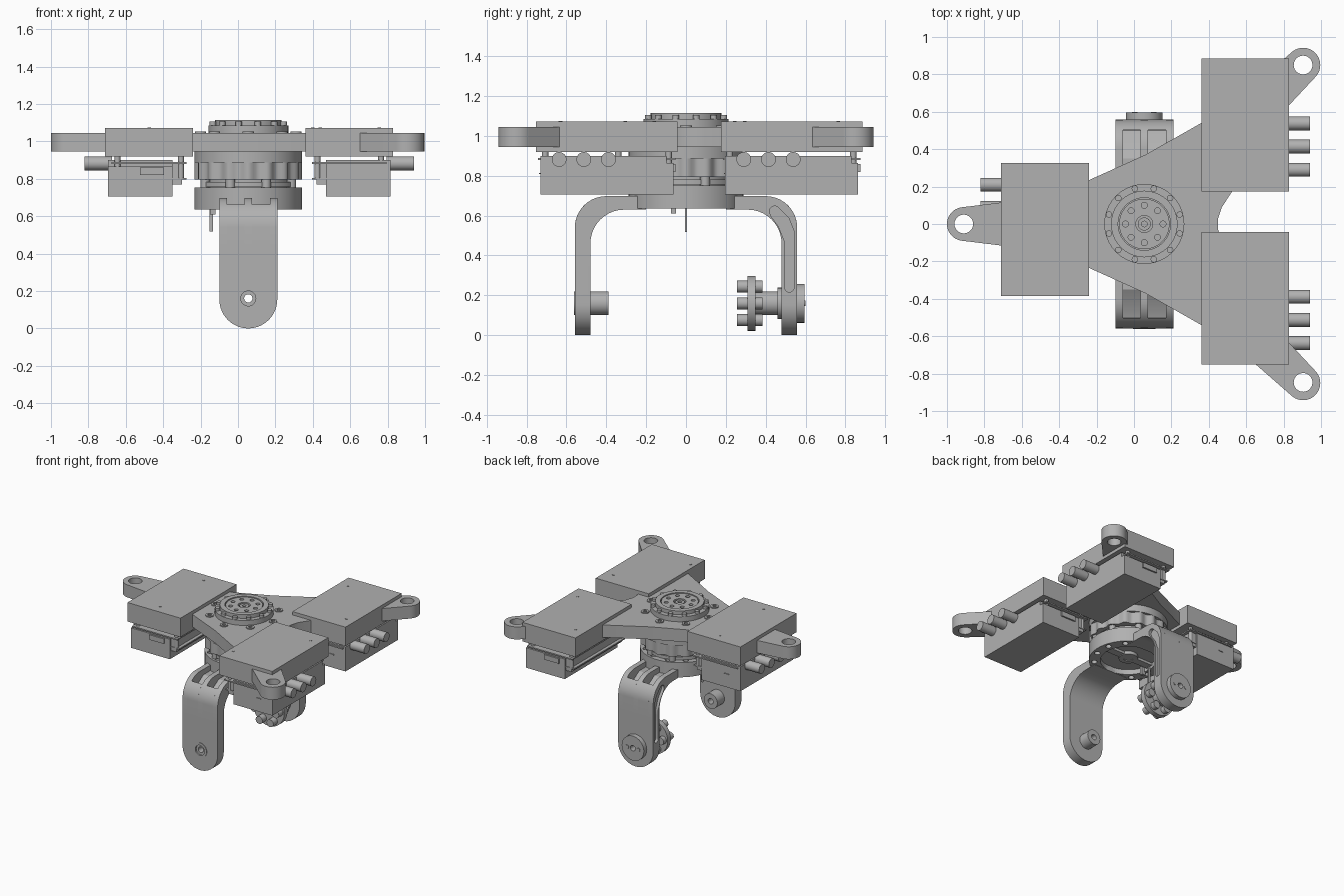
import bpy, bmesh
from math import sin, cos, pi, radians
from mathutils import Matrix

if "Cube" in bpy.data.objects:
    bpy.data.objects.remove(bpy.data.objects["Cube"])

grey = bpy.data.materials.new("machined grey")
grey.use_nodes = True
COLOUR = (0.44, 0.44, 0.44, 1)
grey.diffuse_color = COLOUR
grey.node_tree.nodes["Principled BSDF"].inputs["Base Color"].default_value = COLOUR

CX = 0.055       # main axis
PIVOT = 0.16     # height of the yoke pivot
AXES = {"Z": Matrix(((1, 0, 0), (0, 1, 0), (0, 0, 1))),
        "X": Matrix(((0, 0, 1), (1, 0, 0), (0, 1, 0))),
        "Y": Matrix(((1, 0, 0), (0, 0, -1), (0, 1, 0)))}


def arc(x, y, r, start, end, n=10):
    return [(x + r * cos(radians(start + (end - start) * i / n)),
             y + r * sin(radians(start + (end - start) * i / n))) for i in range(n + 1)]


def circle(x, y, r, n=40):
    return arc(x, y, r, 0, 360, n)[:-1]


def around(x, y, r, count, offset=0):
    return [(x + r * cos(2 * pi * i / count + offset),
             y + r * sin(2 * pi * i / count + offset)) for i in range(count)]


def extrude(name, loops, low, high, axis="Z"):
    """Extrude a flat outline (later loops are holes) along an axis."""
    curve = bpy.data.curves.new(name, "CURVE")
    curve.dimensions = "2D"
    curve.fill_mode = "BOTH"
    curve.extrude = (high - low) / 2
    for loop in loops:
        spline = curve.splines.new("POLY")
        spline.points.add(len(loop) - 1)
        for point, (u, v) in zip(spline.points, loop):
            point.co = (u, v, 0, 1)
        spline.use_cyclic_u = True
    temp = bpy.data.objects.new(name, curve)
    bpy.context.collection.objects.link(temp)
    mesh = bpy.data.meshes.new_from_object(
        temp.evaluated_get(bpy.context.evaluated_depsgraph_get()))
    bpy.data.objects.remove(temp)
    middle = (low + high) / 2 * (-1 if axis == "Y" else 1)
    bm = bmesh.new()
    bm.from_mesh(mesh)
    bmesh.ops.remove_doubles(bm, verts=bm.verts, dist=0.0001)
    for v in bm.verts:
        v.co.z += middle
        v.co = AXES[axis] @ v.co
    bmesh.ops.recalc_face_normals(bm, faces=bm.faces)
    bm.to_mesh(mesh)
    bm.free()
    mesh.materials.clear()
    mesh.materials.append(grey)
    obj = bpy.data.objects.new(name, mesh)
    bpy.context.collection.objects.link(obj)
    return obj


def disc(name, x, y, r, low, high, axis="Z", hole=0, n=40):
    loops = [circle(x, y, r, n)] + ([circle(x, y, hole, n)] if hole else [])
    return extrude(name, loops, low, high, axis)


def box(name, x, y, z):
    return extrude(name, [[(x[0], y[0]), (x[1], y[0]), (x[1], y[1]), (x[0], y[1])]], *z)


def carve(obj, cutter):
    mod = obj.modifiers.new("cut", "BOOLEAN")
    mod.operation, mod.object, mod.solver = "DIFFERENCE", cutter, "EXACT"
    bpy.context.view_layer.objects.active = obj
    bpy.ops.object.modifier_apply(modifier=mod.name)


# Three-armed plate with an eyelet at the end of each arm
half = arc(-0.91, 0, 0.09, 180, 97, 8) + [(-0.71, 0.115), (-0.45, 0.16), (-0.24, 0.235),
       (0.06, 0.37), (0.36, 0.54), (0.65, 0.75)]
half += arc(0.904, 0.85, 0.092, 130, -43, 16)
half += [(0.83, 0.636), (0.62, 0.36), (0.526, 0.176), (0.47, 0.09), (0.45, 0.03)]
outline = half + [(x, -y) for x, y in reversed(half[1:])]
eyes = [circle(-0.91, 0, 0.05), circle(0.904, 0.85, 0.05), circle(0.904, -0.847, 0.05)]
extrude("arm_plate", [outline] + eyes, 0.945, 1.045)

# Three equipment modules; the left one is turned half round
for label, mx, my, s, screws in (
        ("left", 0.595, 0.53, 1, ((-0.155, 0.235), (0.16, -0.236))),
        ("right", 0.595, -0.397, 1, ((0.16, 0.237), (-0.195, -0.233))),
        ("rear", -0.475, -0.03, -1, ((0, -0.276), (0, 0.275)))):
    def span(c, a, b):
        return tuple(sorted((c + s * a, c + s * b)))

    def block(part, x, y, z):
        return box(label + "_" + part, span(mx, *x), span(my, *y), z)

    block("cover", (-0.235, 0.235), (-0.355, 0.355), (0.92, 1.072))
    block("case", (-0.125, 0.22), (-0.333, 0.3), (0.705, 0.9))
    block("end_panel", (-0.125, 0.22), (0.3, 0.333), (0.705, 0.865))
    block("side_flange", (-0.175, -0.125), (-0.32, 0.32), (0.77, 0.88))
    block("lower_board", (-0.2, 0.2), (-0.325, 0.325), (0.795, 0.805))
    block("upper_board", (-0.2, 0.2), (-0.345, 0.345), (0.88, 0.89))
    block("end_socket", (-0.08, 0.05), (0.333, 0.345), (0.82, 0.86))
    block("latch", (0.08, 0.12), (-0.34, -0.333), (0.81, 0.815))
    for i in (-1, 1):
        for j in (-1, 1):
            disc(label + "_standoff", mx + i * 0.17, my + j * 0.31, 0.016, 0.8, 0.93, n=16)
    for dy in (0.008, -0.116, -0.24):
        disc(label + "_connector", my + s * dy, 0.882, 0.037, *span(mx, 0.2, 0.345), "X")
    for dx, dy in screws:
        disc(label + "_screw", mx + dx, my + dy, 0.009, 1.07, 1.075, n=12)

# Output flange on top of the plate
disc("flange_base", CX, 0, 0.214, 1.04, 1.085)
disc("flange_ring", CX, 0, 0.178, 1.08, 1.115, hole=0.14)
holes = [circle(x, y, 0.016, 14) for x, y in around(CX, 0, 0.1, 8)]
extrude("flange_face", [circle(CX, 0, 0.135)] + holes + [circle(CX, 0, 0.045)], 1.08, 1.11)
disc("flange_hub", CX, 0, 0.035, 1.08, 1.105, hole=0.015)
for x, y in around(CX, 0, 0.196, 12, pi / 12):
    disc("flange_bolt", x, y, 0.017, 1.08, 1.105, n=14)
for x, y in around(CX, 0, 0.255, 8):
    disc("plate_bolt", x, y, 0.03, 1.04, 1.053, hole=0.014, n=18)

# Rotary drive below the plate
disc("drive_collar", CX, 0, 0.288, 0.888, 0.948, n=64)
wave = [(CX + r * cos(a), r * sin(a)) for a, r in
        ((2 * pi * i / 128, 0.277 + 0.011 * cos(16 * 2 * pi * i / 128)) for i in range(128))]
extrude("scalloped_drive", [wave], 0.795, 0.888)
disc("drive_neck", CX, 0, 0.225, 0.7, 0.8)
disc("drive_washer", CX, 0, 0.255, 0.757, 0.782)
for x, y in around(CX, 0, 0.25, 8, pi / 8):
    disc("drive_bolt", x, y, 0.025, 0.75, 0.797, n=16)

# Yoke hub, open underneath
pockets = [circle(x, y, 0.022, 16) for x, y in around(CX, 0, 0.25, 12, pi / 12)]
extrude("yoke_hub", [circle(CX, 0, 0.288, 64), circle(CX, 0, 0.205)] + pockets, 0.635, 0.752)
disc("hub_floor", CX, 0, 0.21, 0.675, 0.7)
disc("hub_core", CX, 0, 0.07, 0.65, 0.69, hole=0.035)
box("hub_bridge", (CX - 0.2, CX + 0.2), (-0.03, 0.03), (0.655, 0.69))
box("guide_pin", (-0.153, -0.135), (-0.006, 0.006), (0.517, 0.68))
box("hub_tab", (-0.15, -0.12), (-0.075, -0.05), (0.61, 0.68))

# Yoke legs: rounded plate below, ribbed corner above, groove along each edge
inner = arc(-0.31, 0.46, 0.17, 90, 180) + [(-0.48, 0.42)]
rib = [(-0.558, 0.42)] + arc(-0.4, 0.54, 0.158, 180, 90) + [(-0.2, 0.698), (-0.2, 0.632)] + inner
web = [(-0.558, 0.42)] + arc(-0.4, 0.54, 0.158, 180, 130) + [(-0.5, 0.58), (-0.44, 0.6),
       (-0.35, 0.655), (-0.2, 0.655), (-0.2, 0.632)] + inner
foot = arc(CX, 0.155, 0.155, 180, 360, 28) + [(CX + 0.155, 0.43), (CX - 0.155, 0.43)]
groove = arc(-0.519, 0.24, 0.024, 180, 360) + [(-0.495, 0.47), (-0.465, 0.545), (-0.425, 0.6)]
groove += arc(-0.445, 0.622, 0.026, -30, 135) + [(-0.515, 0.59), (-0.543, 0.52)]
for label, s in (("front", 1), ("back", -1)):
    def flip(points):
        return [(s * y, z) for y, z in points]

    low, high = sorted((s * -0.558, s * -0.48))
    leg = extrude(label + "_leg", [foot, circle(CX, PIVOT, 0.04)], low, high, "Y")
    ribs = [extrude(label + "_rib", [flip(rib)], CX + a, CX + a + 0.04, "X")
            for a in (-0.155, -0.02, 0.115)]
    for a in (-0.115, 0.02):
        extrude(label + "_web", [flip(web)], CX + a, CX + a + 0.095, "X")
    for side, part in ((-1, ribs[0]), (1, ribs[2])):
        x = CX + side * 0.155
        cutter = extrude("groove_cutter", [flip(groove)], x - 0.022, x + 0.022, "X")
        carve(leg, cutter)
        carve(part, cutter)
        bpy.data.objects.remove(cutter)

# Front pivot bushing
disc("front_bushing", CX, PIVOT, 0.06, -0.48, -0.39, "Y", hole=0.022)
disc("front_sleeve", CX, PIVOT, 0.041, -0.55, -0.475, "Y", hole=0.022)
disc("front_rim", CX, PIVOT, 0.06, -0.562, -0.557, "Y", hole=0.04)

# Back pivot: outer cap, shaft and bolted coupling
disc("back_cap", CX, PIVOT, 0.098, 0.55, 0.595, "Y", hole=0.022)
for dx in (-0.05, 0.05):
    disc("cap_screw", CX + dx, PIVOT, 0.015, 0.593, 0.599, "Y", n=14)
disc("back_shaft", CX, PIVOT, 0.06, 0.34, 0.56, "Y", hole=0.022)
disc("back_collar", CX, PIVOT, 0.078, 0.46, 0.485, "Y", hole=0.03)
disc("coupling_flange", CX, PIVOT, 0.138, 0.31, 0.35, "Y", hole=0.022)
for x, z in around(CX, PIVOT, 0.097, 6):
    disc("coupling_bolt", x, z, 0.03, 0.257, 0.385, "Y", n=20)

# Smooth the round parts and keep edges crisp
bpy.ops.object.select_all(action="DESELECT")
for obj in bpy.context.scene.objects:
    if obj.type == "MESH" and obj.data.materials and obj.data.materials[0] == grey:
        obj.select_set(True)
        bpy.context.view_layer.objects.active = obj
bpy.ops.object.shade_smooth_by_angle(angle=radians(30))
